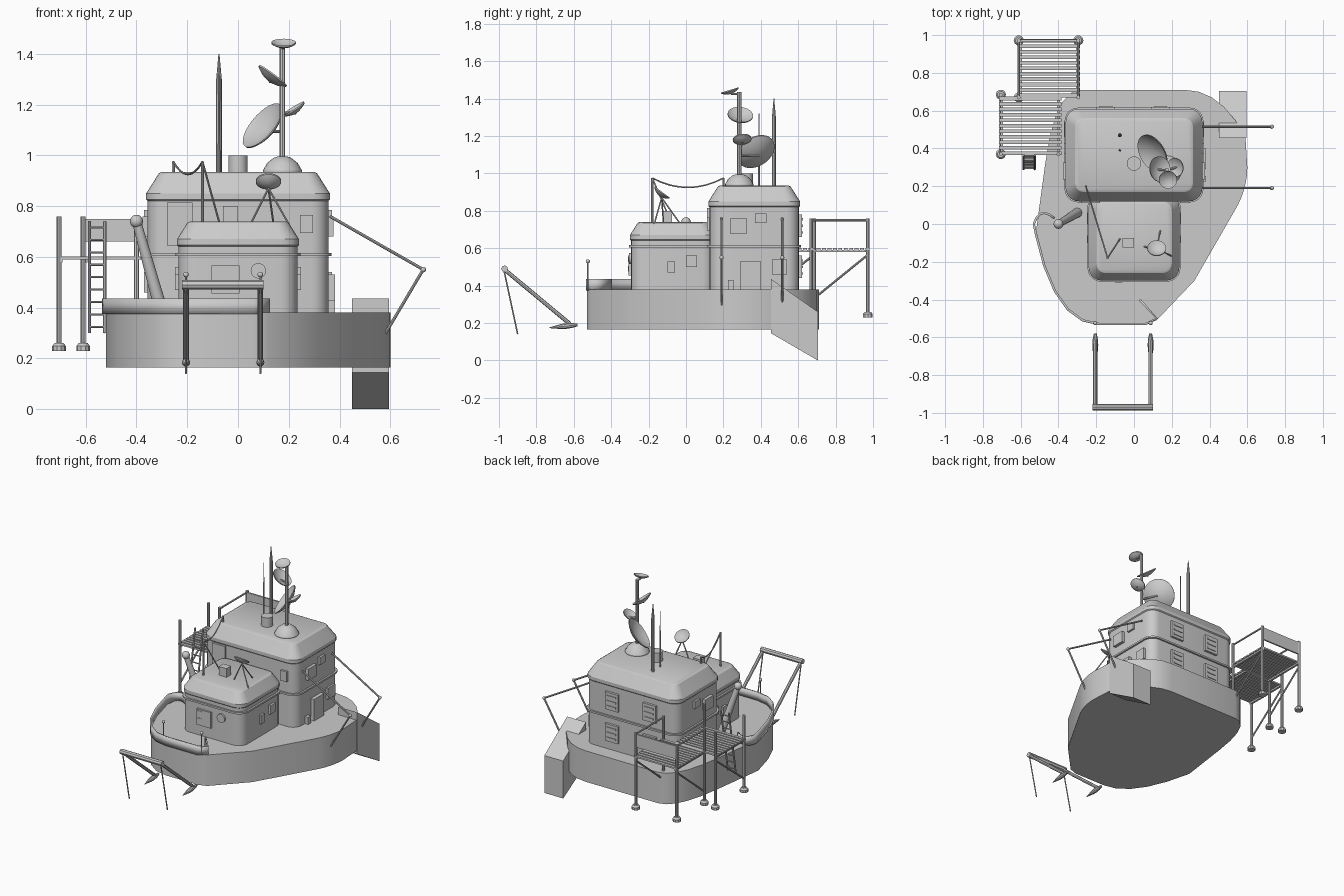
import bpy, bmesh, math
from mathutils import Vector

if "Cube" in bpy.data.objects:
    bpy.data.objects.remove(bpy.data.objects["Cube"])

GREY = (.6, .6, .6, 1)
grey = bpy.data.materials.new("light_grey")
grey.use_nodes = True
grey.diffuse_color = GREY
grey.node_tree.nodes["Principled BSDF"].inputs["Base Color"].default_value = GREY

# Shared heights and thicknesses
FLOOR, DECK, RAIL = .165, .38, .435
BAND, FRONT_ROOF, MAIN_ROOF = .61, .74, .935
PLATFORM, POST_TOP = .595, .76
WIRE, THIN, THICK = .004, .006, .011
UP = Vector((0, 0, 1))


def finish(name, bm, smooth=True):
    bmesh.ops.recalc_face_normals(bm, faces=bm.faces)
    mesh = bpy.data.meshes.new(name)
    bm.to_mesh(mesh)
    bm.free()
    mesh.materials.append(grey)
    part = bpy.data.objects.new(name, mesh)
    bpy.context.collection.objects.link(part)
    if smooth:
        bpy.ops.object.select_all(action="DESELECT")
        part.select_set(True)
        bpy.context.view_layer.objects.active = part
        bpy.ops.object.shade_smooth_by_angle(angle=math.radians(30))
    return part


def loft(name, rings, smooth=True):
    """Skin closed rings of equal length and cap both ends."""
    bm = bmesh.new()
    loops = [[bm.verts.new(point) for point in ring] for ring in rings]
    count = len(loops[0])
    for low, high in zip(loops, loops[1:]):
        for i in range(count):
            j = (i + 1) % count
            bm.faces.new((low[i], low[j], high[j], high[i]))
    bm.faces.new(loops[0])
    bm.faces.new(loops[-1])
    return finish(name, bm, smooth)


def lathe(name, position, axis, profile, sides=16):
    """Turn a (radius, height) profile about an axis."""
    turn = Vector(axis).to_track_quat("Z", "Y")
    angles = [math.tau * i / sides for i in range(sides)]
    return loft(name, [[Vector(position) + turn @ Vector((radius * math.cos(a), radius * math.sin(a), height))
                        for a in angles] for radius, height in profile])


def rod(name, start, end, radius=THIN, end_radius=None, sides=8):
    span = Vector(end) - Vector(start)
    tip = radius if end_radius is None else end_radius
    return lathe(name, start, span, [(radius, 0), (tip, span.length)], sides)


def ball(name, position, radius):
    angles = [math.pi * i / 8 for i in range(9)]
    arc = [(radius * max(math.sin(a), .02), -radius * math.cos(a)) for a in angles]
    return lathe(name, position, UP, arc, sides=12)


def box(name, centre, size):
    corners = ((-1, -1), (1, -1), (1, 1), (-1, 1))
    middle, half = Vector(centre), Vector(size) / 2
    return loft(name, [[middle + Vector((half.x * i, half.y * j, half.z * k)) for i, j in corners]
                       for k in (-1, 1)], smooth=False)


def dish(name, position, normal, radius, depth):
    """Thin bowl that opens along its normal."""
    steps = [math.sin(math.pi / 2 * max(i, .1) / 5) for i in range(6)]
    outer = [(radius * s, depth * (s * s - 1)) for s in steps]
    inner = [(r, h + THIN) for r, h in reversed(outer)]
    return lathe(name, position, normal, outer + inner, sides=28)


def curve(start, corner, end, steps=5):
    """Points of a curve that rounds off a corner."""
    a, b, c = Vector(start), Vector(corner), Vector(end)
    return [a.lerp(b, i / steps).lerp(b.lerp(c, i / steps), i / steps) for i in range(steps + 1)]


def cabin(name, centre, half, eave, roof, slope):
    """Rounded block with a ridge at the band, a lip at the eave and a sloped roof."""
    lip = THIN
    levels = [(DECK, lip), (BAND - lip, lip), (BAND - lip, -lip), (BAND + lip, -lip), (BAND + lip, lip),
              (eave, lip), (eave + lip, 0), (eave + 5 * lip, 0), (roof - lip, slope), (roof, slope + 2 * lip)]
    rings = []
    for height, inset in levels:
        radius = .07 - inset / 2
        ring = []
        for quarter, (i, j) in enumerate(((1, 1), (-1, 1), (-1, -1), (1, -1))):
            x = centre[0] + i * (half[0] - inset - radius)
            y = centre[1] + j * (half[1] - inset - radius)
            for step in range(6):
                a = (quarter + step / 5) * math.pi / 2
                ring.append((x + radius * math.cos(a), y + radius * math.sin(a), height))
        rings.append(ring)
    return loft(name, rings)


# Hull
port_bow = curve((-.18, -.53), (-.42, -.53), (-.52, -.05))
outline = [(.12, -.51), (.06, -.53)] + port_bow
outline += curve((-.47, .32), (-.42, .71), (-.28, .71))
outline += curve((.27, .71), (.46, .71), (.59, .46))
outline += curve((.6, .3), (.6, .2), (.55, .1)) + [(.32, -.3)]
loft("hull", [[(*point, height) for point in outline] for height in (FLOOR, DECK)])

# Raised bulwark with ends turned inward
wall_path = [(.03, -.4), (.12, -.5), (.06, -.53)] + port_bow + curve((-.53, 0), (-.5, .1), (-.42, .03))
bm = bmesh.new()
pairs = [[bm.verts.new((*point, height)) for height in (DECK - THIN, RAIL)] for point in wall_path]
for (low, high), (next_low, next_high) in zip(pairs, pairs[1:]):
    bm.faces.new((low, next_low, next_high, high))
solid = finish("bulwark", bm).modifiers.new("thickness", "SOLIDIFY")
solid.thickness, solid.offset = 2 * THIN, 0

# Slanted stern box
side = [(.455, .145), (.705, 0), (.705, .26), (.455, RAIL)]
loft("stern_box", [[(x, *point) for point in side] for x in (.45, .595)], smooth=False)

# Cabins
main_y, main_half = .365, (.362, .245)
front_y, front_half = -.07, (.24, .23)
cabin("main_cabin", (0, main_y), main_half, eave=.82, roof=MAIN_ROOF, slope=.05)
cabin("front_cabin", (0, front_y), front_half, eave=BAND + .03, roof=FRONT_ROOF, slope=.04)

# Windows, vents and door
front_wall, side_wall = front_y - front_half[1], main_half[0]
rear_wall = main_y + main_half[1]
box("front_panel", (-.05, front_wall, .51), (.11, .014, .11))
for z in (.49, .54):
    box("panel_hatch", (-.08, front_wall, z), (.04, .02, .03))
lathe("round_window", (.08, front_wall, .545), (0, -1, 0), [(.03, -THIN), (.03, THIN)], sides=20)
box("large_window", (-.23, main_y - main_half[1], .73), (.1, .016, .17))
box("narrow_window", (.27, main_y - main_half[1], .73), (.05, .016, .07))
for z in (.5, .72):
    for x in (-.15, .14):
        box("rear_panel", (x, rear_wall, z), (.1, .02, .12))
        for row in (-1, 0, 1):
            box("rear_vent", (x, rear_wall, z + row * .035), (.07, .03, THICK))
for end in (-1, 1):
    box("side_window", (end * side_wall, .4, .76), (.016, .06, .05))
    box("side_panel", (end * side_wall, .28, .72), (.03, .09, .08))
    box("lower_panel", (end * side_wall, .5, .5), (.016, .08, .08))
    box("cabin_window", (end * front_half[0], -.08, .5), (.016, .04, .06))
    box("cabin_vent", (end * front_half[0], .03, .53), (.016, .06, .06))
box("side_door", (side_wall, .345, .455), (.04, .11, .15))
box("deck_locker", (side_wall, .24, .4), (.04, .03, .06))

# Chimney and spikes
rod("chimney", (0, .32, MAIN_ROOF - THIN), (0, .32, 1), .038, sides=16)
rod("tall_spike", (-.075, .47, MAIN_ROOF - THIN), (-.075, .47, 1.3), THICK, sides=10)
rod("spike_tip", (-.075, .47, 1.3), (-.075, .47, 1.4), THICK, .002, sides=10)
rod("thin_spike", (-.075, .39, MAIN_ROOF - THIN), (-.075, .39, 1.32), THIN, .002)

# Domed mast with dishes
mast = Vector((.175, .285, MAIN_ROOF))
lathe("mast_base", mast, UP, [(.077, -THIN), (.077, THIN), (.06, .035), (.035, .055), (.02, .06)], sides=20)
rod("mast", mast, mast + UP / 2, THICK)
for position, normal, radius in (((.18, .235, 1.44), (0, -.3, 1), .048),
                                 ((.135, .29, 1.31), (.6, .1, .8), .068),
                                 ((.22, .3, 1.18), (-.5, -.1, .8), .05),
                                 ((.1, .375, 1.115), (-.7, -.4, .6), .108)):
    depth = radius / 3
    dish("mast_dish", position, normal, radius, depth)
    back = Vector(position) - Vector(normal) * depth
    rod("dish_arm", back, (mast.x, mast.y, back.z))

# Tripod dish and roof box
hub = Vector((.12, -.13, .87))
for x, y in ((.05, -.12), (.2, -.17), (.14, -.03)):
    rod("tripod_leg", hub, (x, y, FRONT_ROOF - THICK), WIRE)
dish("tripod_dish", hub + UP * .025, (0, .6, .8), .05, .02)
box("roof_box", (-.03, -.1, FRONT_ROOF + .025), (.06, .05, .07))

# Cable sagging between two poles
poles = Vector((-.255, .2, .975)), Vector((-.14, -.18, .975))
for top, length in zip(poles, (.1, .25)):
    rod("cable_pole", top - UP * length, top)
rod("pole_brace", poles[1], (-.075, -.08, FRONT_ROOF), WIRE)
sag = curve(poles[0], (poles[0] + poles[1]) / 2 - UP / 10, poles[1], steps=8)
for start, end in zip(sag, sag[1:]):
    rod("cable", start, end, WIRE)

# Folding side arms
for y in (.19, .515):
    shoulder, elbow, hand = (side_wall, y, POST_TOP), (.73, y, .55), (.57, y, .28)
    rod("arm_upper", shoulder, elbow)
    rod("arm_lower", elbow, hand)
    ball("arm_joint", elbow, THICK)
    ball("arm_foot", hand, .015)

# Bow gantry
for x in (-.205, .088):
    top = (x, -.975, .49)
    rod("gantry_beam", top, (x, -.62, .195), THICK)
    rod("gantry_leg", top, (x, -.9, .14), WIRE)
    pad = [(.016 * math.sin(math.pi * max(i, .3) / 6), i * .03) for i in range(6)]
    lathe("gantry_pad", (x, -.73, .175), (0, 1, .1), pad, sides=10)
    rod("bow_post", (x, -.525, DECK), (x, -.525, .53), WIRE)
    ball("bow_post_tip", (x, -.525, .53), THICK)
rod("gantry_crossbar", (-.22, -.97, .49), (.1, -.97, .49), .018)

# Leaning crane
crane_top = (-.4, 0, .74)
rod("crane_boom", (-.3, .06, DECK), crane_top, .026, .018, sides=12)
ball("crane_head", crane_top, .026)

# Slatted scaffold platforms
width, length, slats = .33, .31, 11
decks = (-.45, .825), (-.55, .52)
for x, y in decks:
    for row in range(slats):
        offset = (row / (slats - 1) - .5) * (length - .02)
        box("slat", (x, y + offset, PLATFORM), (width, .02, THICK))
    for end in (-1, 1):
        box("slat_beam", (x + end * .15, y, PLATFORM - THICK), (.015, length, THICK))

# Scaffold legs, braces and rails
left, right, inner, outer = -.61, -.295, .67, .972
far_left, back, front = -.705, .685, .37
for x, y in ((left, outer), (right, outer), (far_left, back), (far_left, front),
             (left, inner), (right, inner), (-.4, front)):
    on_deck = x > left and y < outer
    foot = Vector((x, y, DECK if on_deck else .23))
    rod("scaffold_leg", foot, (x, y, POST_TOP), .01)
    if not on_deck:
        lathe("scaffold_foot", foot, UP, [(.027, 0), (.027, .018), (.018, .03)], sides=10)
for x, near, far in ((left, inner, outer), (right, inner, outer), (far_left, front, back)):
    rod("leg_brace", (x, near, .32), (x, far, PLATFORM - .03))
for x in (left, right):
    rod("side_rail", (x, inner, .75), (x, outer, .75))
box("rear_rail_panel", ((left + right) / 2, outer, .705), (right - left, THICK, .09))

# Ladder
rungs = 9
low, high = Vector((-.555, .29, .3)), Vector((-.555, .365, .74))
reach = Vector((.03, 0, 0))
for offset in (-reach, reach):
    rod("ladder_rail", low + offset, high + offset)
for row in range(rungs):
    step = low.lerp(high, (row + .5) / rungs)
    rod("ladder_rung", step - reach, step + reach, WIRE)
